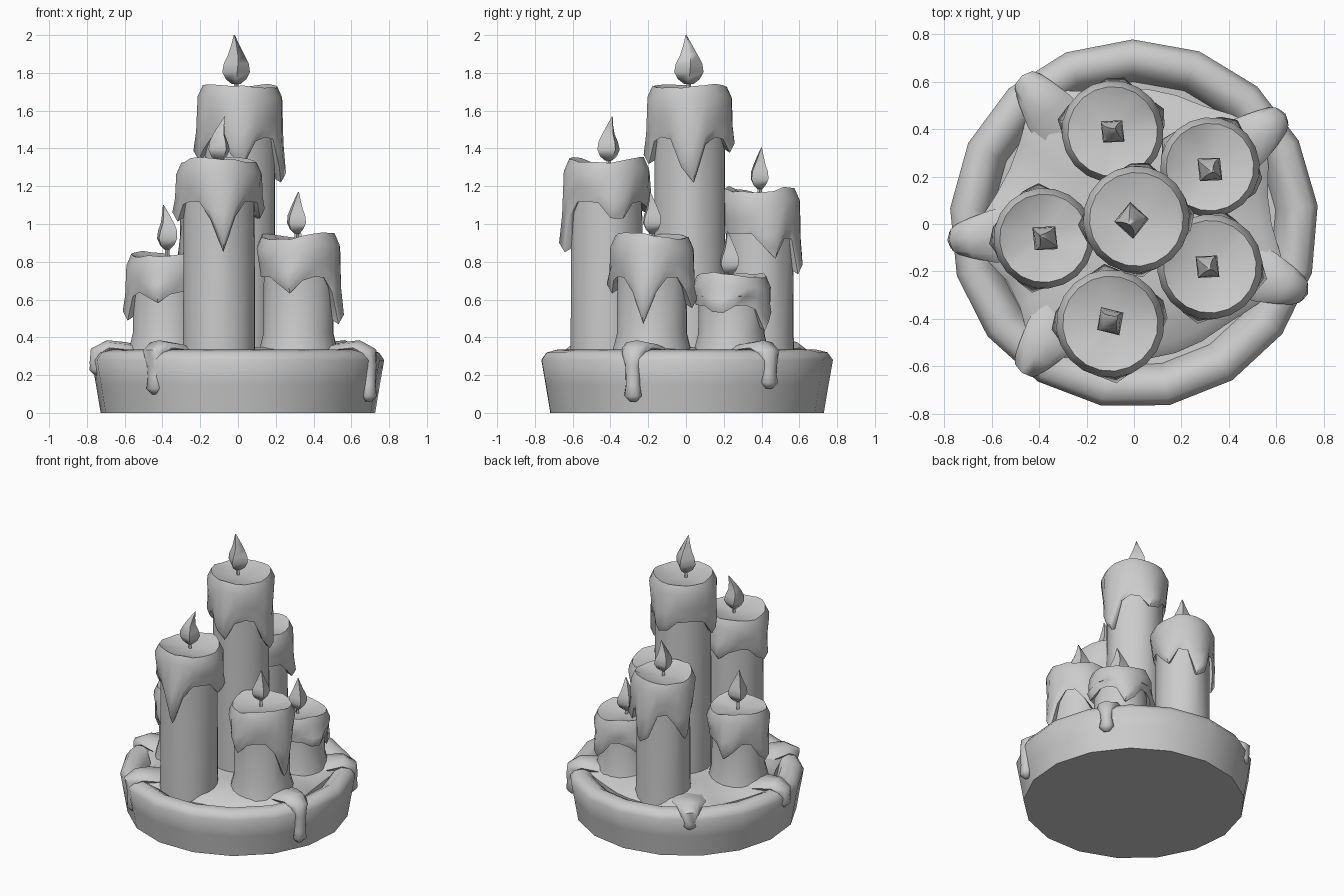
import bpy, bmesh, math, random
from mathutils import Vector

random.seed(4)
if "Cube" in bpy.data.objects:
    bpy.data.objects.remove(bpy.data.objects["Cube"], do_unlink=True)

grey = bpy.data.materials.new("plain grey")
grey.use_nodes = True
COLOUR = (0.6, 0.6, 0.6, 1)
grey.diffuse_color = COLOUR
grey.node_tree.nodes["Principled BSDF"].inputs["Base Color"].default_value = COLOUR


def loft(name, rings, sharp=50):
    """Skin a stack of equal-length point rings and cap both ends."""
    bm = bmesh.new()
    loops = [[bm.verts.new(p) for p in ring] for ring in rings]
    n = len(loops[0])
    for low, high in zip(loops, loops[1:]):
        for i in range(n):
            j = (i + 1) % n
            bm.faces.new((low[i], low[j], high[j], high[i]))
    bm.faces.new(loops[0][::-1])
    bm.faces.new(loops[-1])
    bmesh.ops.recalc_face_normals(bm, faces=bm.faces[:])
    mesh = bpy.data.meshes.new(name)
    bm.to_mesh(mesh)
    bm.free()
    mesh.materials.append(grey)
    obj = bpy.data.objects.new(name, mesh)
    bpy.context.collection.objects.link(obj)
    bpy.ops.object.select_all(action='DESELECT')
    obj.select_set(True)
    bpy.context.view_layer.objects.active = obj
    bpy.ops.object.shade_smooth_by_angle(angle=math.radians(sharp))
    return obj


def polar(x, y, r, a, z):
    return Vector((x + r * math.cos(a), y + r * math.sin(a), z))


def angles(n, turn=0.0):
    return [math.tau * i / n + turn for i in range(n)]


# Shallow dish with a thick rounded rim
dish_profile = [(0.73, 0), (0.755, 0.15), (0.778, 0.28), (0.75, 0.32), (0.69, 0.335),
                (0.63, 0.30), (0.60, 0.20), (0.3, 0.18)]
loft("dish", [[polar(0, 0, r, a, z) for a in angles(17, 0.1)] for r, z in dish_profile])

# Rim runs: direction in degrees, tip height, reach
runs = [(-22, 0.06, 0.79), (36, 0.13, 0.79), (127, 0.2, 0.78), (185, 0.2, 0.79), (233, 0.1, 0.77)]


def closeness(a, degrees, width):
    d = math.atan2(math.sin(a - math.radians(degrees)), math.cos(a - math.radians(degrees)))
    return math.exp(-(math.degrees(d) / width) ** 2)


# Spilled wax pool, reaching out toward every run
def pool_ring(scale, z, rise):
    ring = []
    for a in angles(30):
        pull = max(closeness(a, d, 14) for d, _, _ in runs)
        ring.append(polar(0, 0, scale * (0.56 + 0.1 * pull), a, z + rise * pull))
    return ring


loft("wax_pool", [pool_ring(1.0, 0.19, 0.06), pool_ring(1.02, 0.28, 0.04),
                  pool_ring(0.93, 0.32, 0.03), pool_ring(0.5, 0.35, 0)])


# Wax runs that spill over the rim and hang down outside
def rim_run(name, degrees, tip, reach):
    a = math.radians(degrees)
    out = Vector((math.cos(a), math.sin(a), 0))
    side = Vector((-out.y, out.x, 0))
    up = Vector((0, 0, 1))
    path = [(0.46, 0.31, 0.13, 0.03), (0.60, 0.335, 0.11, 0.04), (0.69, 0.345, 0.085, 0.04),
            (0.745, 0.315, 0.065, 0.045), (reach - 0.035, 0.25, 0.042, 0.035),
            (reach - 0.04, tip + 0.09, 0.04, 0.035), (reach - 0.04, tip + 0.03, 0.05, 0.04),
            (reach - 0.045, tip, 0.02, 0.015)]
    rings = []
    for i, (r, z, wide, thick) in enumerate(path):
        before, after = path[max(i - 1, 0)], path[min(i + 1, len(path) - 1)]
        along = (out * (after[0] - before[0]) + up * (after[1] - before[1])).normalized()
        normal = side.cross(along)
        rings.append([out * r + up * z + side * wide * math.cos(t) + normal * thick * math.sin(t)
                      for t in angles(8)])
    loft(name, rings, 60)


for i, run in enumerate(runs):
    rim_run(f"rim_run_{i + 1}", *run)


# Candle: narrow body, overhanging melted skirt with long drips, dished top
def candle(name, x, y, top, radius, hem, drips, foot):
    sides = angles(20, 0.1)
    pulls = [max(closeness(a, d, 17) for d, _ in drips) for a in sides]
    hems = [min(hem + (z - hem) * closeness(a, d, 17) for d, z in drips) for a in sides]
    lips = [0.014 * math.sin(2 * a + x * 9) + random.uniform(-0.008, 0.008) for a in sides]

    def ring(radius_of, z_of):
        return [polar(x, y, radius * radius_of(p), a, z_of(h, l))
                for a, p, h, l in zip(sides, pulls, hems, lips)]

    loft(name, [
        ring(lambda p: foot, lambda h, l: 0.28),
        ring(lambda p: 0.84, lambda h, l: min(0.42, h - 0.05)),
        ring(lambda p: 0.83, lambda h, l: h + 0.02),
        ring(lambda p: 0.90 + 0.08 * p, lambda h, l: h),
        ring(lambda p: 0.93 + 0.18 * p, lambda h, l: h + 0.05),
        ring(lambda p: 0.95 + 0.09 * p, lambda h, l: h * 0.55 + (top - 0.05) * 0.45),
        ring(lambda p: 1.0, lambda h, l: top - 0.06 + l),
        ring(lambda p: 0.88, lambda h, l: top + l),
        ring(lambda p: 0.72, lambda h, l: top - 0.012 + l * 0.6),
        ring(lambda p: 0.25, lambda h, l: top - 0.03),
    ])


# Wick and four-sided teardrop flame with a bent tip
def flame(name, x, y, base, height, turn, lean):
    loft(name + "_wick", [[polar(x, y, 0.012, a, z) for a in angles(4)]
                          for z in (base - 0.07, base + 0.06)])
    shape = [(0.0, 0.022, 0), (0.1, 0.055, 0), (0.25, 0.075, 0), (0.42, 0.068, -0.1),
             (0.6, 0.045, -0.05), (0.8, 0.023, 0.4), (1.0, 0.003, 1.0)]
    size = height / 0.25
    loft(name, [[polar(x + lean[0] * bend, y + lean[1] * bend, r * size * (1 if i % 2 else 0.94),
                       a, base + t * height)
                 for i, a in enumerate(angles(4, turn + 0.3 * t))]
                for t, r, bend in shape], 80)


square, diamond = math.pi / 4, 0.0
candles = [
    ("centre", 0.01, 0.02, 1.73, 0.225, 1.46, [(0, 1.19), (85, 1.36), (190, 1.33), (270, 1.3)],
     0.84, (-0.01, 0.015, 1.74, 0.26, diamond, (-0.01, -0.015))),
    ("front", -0.10, -0.42, 1.335, 0.228, 1.12, [(275, 0.85), (180, 1.0), (15, 1.0), (95, 1.05)],
     0.84, (-0.10, -0.41, 1.335, 0.235, 0.5, (0.03, 0.02))),
    ("left_low", 0.32, 0.24, 0.73, 0.21, 0.57, [(-20, 0.52), (65, 0.42), (150, 0.5)],
     1.0, (0.32, 0.23, 0.73, 0.23, square, (0.01, -0.01))),
    ("left_middle", 0.32, -0.18, 0.935, 0.222, 0.72, [(255, 0.63), (-12, 0.47), (75, 0.55)],
     1.0, (0.31, -0.18, 0.95, 0.22, square, (0.01, -0.01))),
    ("right_low", -0.38, -0.06, 0.84, 0.212, 0.64, [(180, 0.47), (255, 0.58), (100, 0.52)],
     1.0, (-0.375, -0.06, 0.865, 0.235, square, (-0.02, 0.01))),
    ("back", -0.09, 0.39, 1.18, 0.215, 0.95, [(85, 0.69), (20, 0.81), (165, 0.75)],
     0.86, (-0.09, 0.39, 1.185, 0.22, square, (0.01, 0.01))),
]
for label, x, y, top, radius, hem, drips, foot, fire in candles:
    candle(label + "_candle", x, y, top, radius, hem, drips, foot)
    flame(label + "_flame", *fire)
